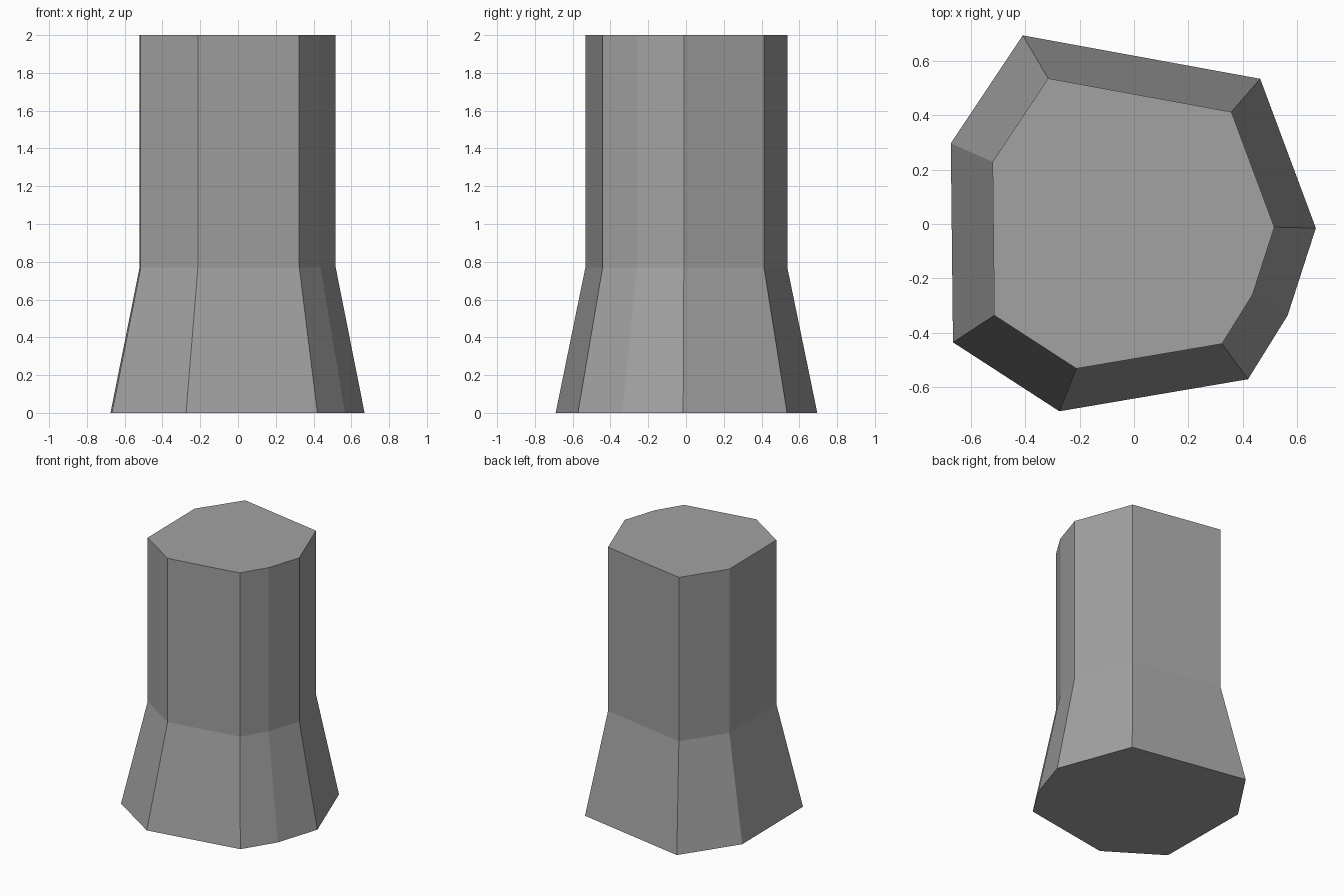
import bpy
import bmesh

cube = bpy.data.objects.get("Cube")
if cube:
    bpy.data.objects.remove(cube, do_unlink=True)

# Stone grey material
stone = bpy.data.materials.new("stone_grey")
stone.use_nodes = True
grey = (0.36, 0.36, 0.36, 1.0)
stone.diffuse_color = grey
stone.node_tree.nodes["Principled BSDF"].inputs["Base Color"].default_value = grey

# Irregular eight-sided footprint, counter-clockwise from the left side
FOOTPRINT = [(0.67, -0.015), (0.465, 0.535), (-0.41, 0.695), (-0.675, 0.297),
             (-0.667, -0.436), (-0.275, -0.69), (0.42, -0.572), (0.566, -0.337)]
SHAFT_SCALE = 0.772
# Height and footprint scale of each ring: foot, shoulder, top
RINGS = [(0.0, 1.0), (0.77, SHAFT_SCALE), (2.0, SHAFT_SCALE)]


def loft(name, footprint, rings, material):
    """Stack scaled copies of a footprint and skin them with flat faces."""
    bm = bmesh.new()
    loops = [[bm.verts.new((x * s, y * s, z)) for x, y in footprint]
             for z, s in rings]
    n = len(footprint)
    for low, high in zip(loops, loops[1:]):
        for i in range(n):
            j = (i + 1) % n
            bm.faces.new((low[i], low[j], high[j], high[i]))
    bm.faces.new(loops[0][::-1])
    bm.faces.new(loops[-1])
    mesh = bpy.data.meshes.new(name)
    bm.to_mesh(mesh)
    bm.free()
    mesh.materials.append(material)
    obj = bpy.data.objects.new(name, mesh)
    bpy.context.collection.objects.link(obj)
    return obj


# Straight column rising from a flared foot
loft("flared_column", FOOTPRINT, RINGS, stone)
